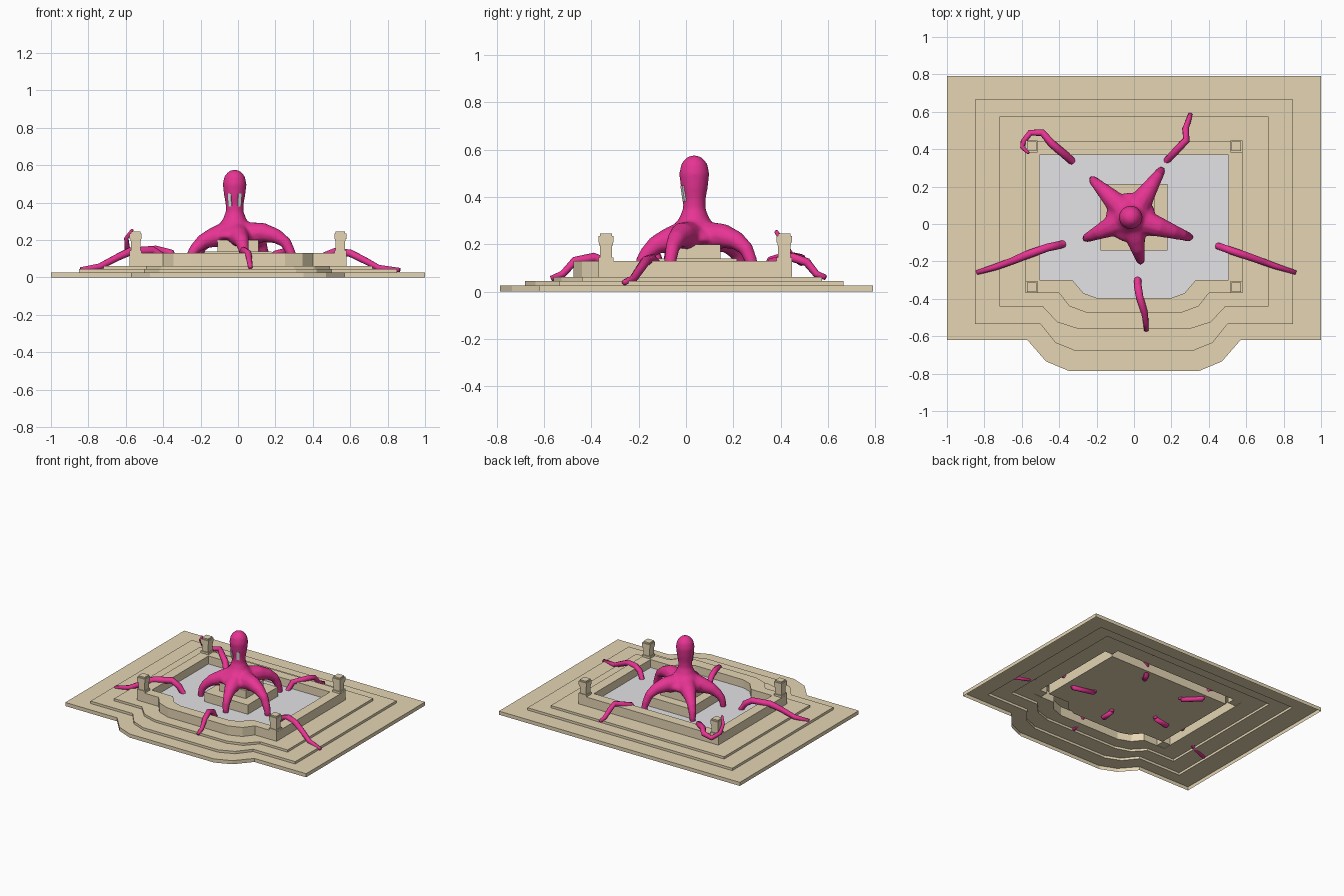
import bpy, bmesh, math
from mathutils import Vector, Quaternion

cube = bpy.data.objects.get("Cube")
if cube:
    bpy.data.objects.remove(cube, do_unlink=True)


def material(name, rgb):
    m = bpy.data.materials.new(name)
    m.use_nodes = True
    m.diffuse_color = (*rgb, 1)
    m.node_tree.nodes["Principled BSDF"].inputs["Base Color"].default_value = (*rgb, 1)
    return m


STONE = material("sandstone", (0.78, 0.665, 0.45))
WATER = material("pale_water", (0.77, 0.77, 0.79))
PINK = material("magenta_skin", (0.82, 0.035, 0.30))
EYE = material("pale_eye", (0.77, 0.77, 0.77))


def finish(name, bm, mat, smooth=False):
    mesh = bpy.data.meshes.new(name)
    bm.to_mesh(mesh)
    bm.free()
    mesh.materials.append(mat)
    for p in mesh.polygons:
        p.use_smooth = smooth
    obj = bpy.data.objects.new(name, mesh)
    bpy.context.collection.objects.link(obj)
    return obj


def bridge(bm, a, b):
    n = len(a)
    for i in range(n):
        bm.faces.new((a[i], a[(i + 1) % n], b[(i + 1) % n], b[i]))


def add_box(bm, x, y, z0, z1, w, d):
    verts = bmesh.ops.create_cube(bm, size=1)["verts"]
    bmesh.ops.scale(bm, vec=(w, d, z1 - z0), verts=verts)
    bmesh.ops.translate(bm, vec=(x, y, (z0 + z1) / 2), verts=verts)


def add_tube(bm, path, sides=8):
    """Tapered tube through (x, y, z, radius) points."""
    pts = [Vector(p[:3]) for p in path]
    q, last, prev = Quaternion(), Vector((0, 0, 1)), None
    for i, p in enumerate(pts):
        d = (pts[min(i + 1, len(pts) - 1)] - pts[max(i - 1, 0)]).normalized()
        q = last.rotation_difference(d) @ q
        last = d
        ring = []
        for k in range(sides):
            a = math.tau * k / sides
            ring.append(bm.verts.new(p + q @ Vector((math.cos(a), math.sin(a), 0)) * path[i][3]))
        if prev:
            bridge(bm, prev, ring)
        else:
            bm.faces.new(ring[::-1])
        prev = ring
    bm.faces.new(prev)


# Stepped plaza: one open shell lofted through mirrored outlines with a front bay
def outline(half, back, front, bay):
    left = [(-half, back), (-half, front)] + bay
    return left + [(-x, y) for x, y in reversed(left)]


base = outline(1.0, 0.79, -0.62, [(-0.57, -0.62), (-0.47, -0.735), (-0.35, -0.785)])
step = outline(0.85, 0.665, -0.535, [(-0.5, -0.535), (-0.42, -0.635), (-0.31, -0.68)])
upper = outline(0.72, 0.575, -0.44, [(-0.49, -0.44), (-0.41, -0.525), (-0.3, -0.56)])
wall = outline(0.58, 0.445, -0.37, [(-0.4, -0.37), (-0.345, -0.44), (-0.25, -0.475)])
pool = outline(0.505, 0.37, -0.3, [(-0.33, -0.3), (-0.27, -0.37), (-0.2, -0.395)])
WATER_Z = 0.07
FLOOR_Z = 0.058

bm = bmesh.new()
prev = None
for shape, z in [(base, 0), (base, 0.027), (step, 0.027), (step, 0.045), (upper, 0.045),
                 (upper, 0.062), (wall, 0.062), (wall, 0.13), (pool, 0.13), (pool, FLOOR_Z)]:
    ring = [bm.verts.new((x, y, z)) for x, y in shape]
    if prev:
        bridge(bm, prev, ring)
    prev = ring
bm.faces.new(prev)
finish("stepped_plaza", bm, STONE)

bm = bmesh.new()
bm.faces.new([bm.verts.new((x, y, WATER_Z)) for x, y in pool])
finish("pool_water", bm, WATER)

# Two-tier pedestal in the pool
bm = bmesh.new()
add_box(bm, 0, 0.037, FLOOR_Z + 0.004, 0.14, 0.36, 0.355)
add_box(bm, 0, 0.04, 0.14, 0.2, 0.22, 0.21)
finish("pedestal", bm, STONE)

# Corner posts
for side, sx in (("right", -1), ("left", 1)):
    for end, y in (("front", -0.338), ("back", 0.415)):
        bm = bmesh.new()
        for z0, z1, w in [(0.064, 0.145, 0.064), (0.145, 0.195, 0.052), (0.195, 0.207, 0.058),
                          (0.207, 0.235, 0.064), (0.235, 0.245, 0.052)]:
            add_box(bm, sx * 0.547, y, z0, z1, w, w)
        finish(f"{end}_{side}_post", bm, STONE)

# Octopus body: head, web and five arms fused together
CX, CY = -0.018, 0.035
bm = bmesh.new()
head = [(0.195, 0.1), (0.215, 0.135), (0.24, 0.13), (0.27, 0.095), (0.31, 0.064),
        (0.35, 0.048), (0.39, 0.048), (0.44, 0.057), (0.5, 0.064), (0.54, 0.055),
        (0.562, 0.038), (0.575, 0.018)]
add_tube(bm, [(CX, CY, z, r) for z, r in head], 20)
arms = {"back_right": (-0.22, 0.235, 0.22), "back_left": (0.145, 0.285, 0.235),
        "left": (0.295, -0.07, 0.24), "front": (0.035, -0.195, 0.215),
        "right": (-0.255, -0.075, 0.212)}
for x, y, top in arms.values():
    dx, dy = x - CX, y - CY
    arc = [(0.2, 0.23, 0.07), (0.5, top, 0.053), (0.72, top - 0.02, 0.04),
           (0.88, top - 0.055, 0.031), (0.96, 0.13, 0.027), (1.0, 0.09, 0.023), (1.0, 0.045, 0.018)]
    add_tube(bm, [(CX + dx * t, CY + dy * t, z, r) for t, z, r in arc], 10)
body = finish("octopus_body", bm, PINK, smooth=True)
fuse = body.modifiers.new("fuse", "REMESH")
fuse.mode = "VOXEL"
fuse.voxel_size = 0.009
fuse.use_smooth_shade = True
soften = body.modifiers.new("soften", "SMOOTH")
soften.factor = 0.5
soften.iterations = 6

# Eyes: thin upright plates on the front of the head
for side, sx in (("right", -1), ("left", 1)):
    bm = bmesh.new()
    add_box(bm, 0, 0, -0.034, 0.034, 0.02, 0.009)
    eye = finish(f"{side}_eye", bm, EYE)
    eye.location = (CX + sx * 0.026, CY - 0.046, 0.415)
    eye.rotation_euler = (math.radians(9), 0, sx * math.radians(24))

# Tentacles: each runs on from an arm under the pool, rises and crawls over the steps
tentacles = {
    "right": [(-0.37, -0.105, 0.05, 0.02), (-0.41, -0.115, 0.115, 0.022), (-0.46, -0.125, 0.148, 0.022),
              (-0.58, -0.168, 0.138, 0.023), (-0.65, -0.198, 0.105, 0.02), (-0.74, -0.23, 0.058, 0.018),
              (-0.84, -0.26, 0.043, 0.013)],
    "front": [(0.02, -0.29, 0.05, 0.02), (0.02, -0.33, 0.12, 0.021), (0.03, -0.39, 0.145, 0.02),
              (0.055, -0.47, 0.13, 0.018), (0.063, -0.52, 0.075, 0.015), (0.066, -0.57, 0.055, 0.012)],
    "left": [(0.44, -0.115, 0.05, 0.018), (0.47, -0.125, 0.12, 0.02), (0.52, -0.143, 0.138, 0.021),
             (0.6, -0.17, 0.13, 0.021), (0.68, -0.198, 0.09, 0.019), (0.75, -0.224, 0.052, 0.017),
             (0.865, -0.26, 0.04, 0.012)],
    "back_left": [(0.17, 0.335, 0.05, 0.018), (0.2, 0.365, 0.125, 0.02), (0.28, 0.45, 0.145, 0.02),
                  (0.275, 0.51, 0.125, 0.018), (0.29, 0.55, 0.075, 0.015), (0.302, 0.59, 0.06, 0.011)],
    "back_right": [(-0.325, 0.33, 0.05, 0.02), (-0.36, 0.362, 0.13, 0.022), (-0.44, 0.43, 0.15, 0.021),
                   (-0.49, 0.488, 0.14, 0.019), (-0.555, 0.488, 0.125, 0.017), (-0.592, 0.44, 0.155, 0.015),
                   (-0.597, 0.41, 0.21, 0.012), (-0.565, 0.38, 0.255, 0.008)],
}
for name, path in tentacles.items():
    x, y, _ = arms[name]
    bm = bmesh.new()
    add_tube(bm, [(x, y, 0.045, 0.016)] + path)
    finish(f"{name}_tentacle", bm, PINK, smooth=True)
